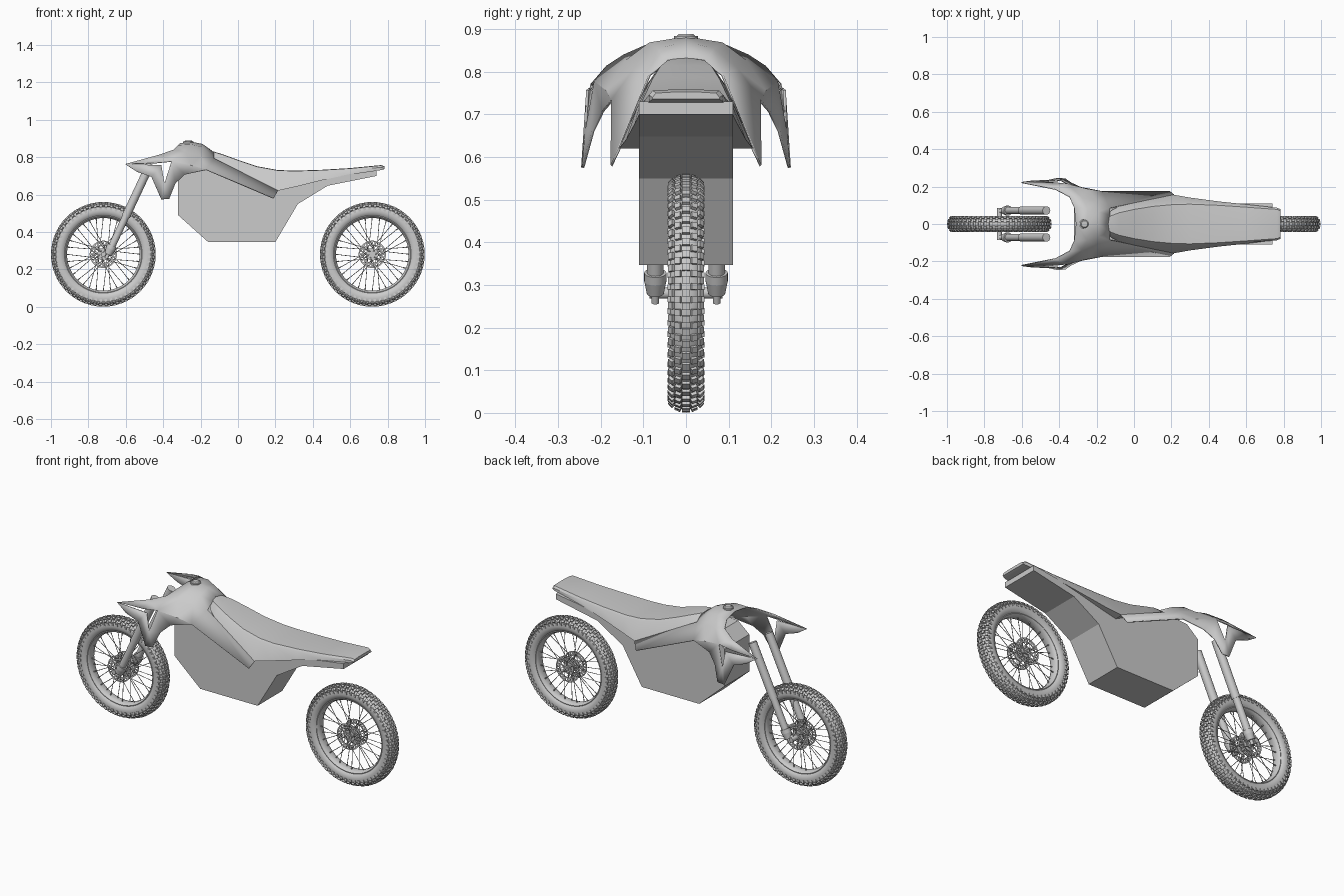
import bpy, bmesh, math
from mathutils import Vector, Matrix

if "Cube" in bpy.data.objects:
    bpy.data.objects.remove(bpy.data.objects["Cube"])

grey = bpy.data.materials.new("light_grey")
grey.diffuse_color = (0.6, 0.6, 0.6, 1)
grey.use_nodes = True
grey.node_tree.nodes["Principled BSDF"].inputs["Base Color"].default_value = grey.diffuse_color


def finish(name, bm, angle=35, recalc=True):
    if recalc:
        bmesh.ops.recalc_face_normals(bm, faces=bm.faces)
    me = bpy.data.meshes.new(name)
    bm.to_mesh(me)
    bm.free()
    me.materials.append(grey)
    ob = bpy.data.objects.new(name, me)
    bpy.context.collection.objects.link(ob)
    bpy.ops.object.select_all(action='DESELECT')
    ob.select_set(True)
    bpy.context.view_layer.objects.active = ob
    if angle:
        bpy.ops.object.shade_smooth_by_angle(angle=math.radians(angle))
    return ob


def add_faces(bm, verts, faces):
    vs = [bm.verts.new(v) for v in verts]
    for f in faces:
        bm.faces.new([vs[i] for i in f])


def add_lathe(bm, profile, n=64):
    # closed (radius, y) loop swept about the y axis
    m = len(profile)
    verts = [(r * math.cos(2 * math.pi * k / n), y, r * math.sin(2 * math.pi * k / n))
             for k in range(n) for r, y in profile]
    faces = [(k * m + j, k * m + (j + 1) % m, (k + 1) % n * m + (j + 1) % m, (k + 1) % n * m + j)
             for k in range(n) for j in range(m)]
    add_faces(bm, verts, faces)


def add_rod(bm, a, b, r1, r2=None, seg=16):
    a, b = Vector(a), Vector(b)
    d = b - a
    mat = Matrix.Translation((a + b) / 2) @ d.to_track_quat('Z', 'Y').to_matrix().to_4x4()
    bmesh.ops.create_cone(bm, cap_ends=True, segments=seg, radius1=r1,
                          radius2=r1 if r2 is None else r2, depth=d.length, matrix=mat)


def add_block(bm, angle, radius, y, size, tilt=0):
    # box placed on a circle about the y axis, size = (radial, y, tangential)
    mat = (Matrix.Rotation(-angle, 4, 'Y') @ Matrix.Translation((radius, y, 0))
           @ Matrix.Rotation(tilt, 4, 'Z') @ Matrix.Diagonal((*size, 1)))
    bmesh.ops.create_cube(bm, size=1, matrix=mat)


def polar(r, y, a):
    return (r * math.cos(a), y, r * math.sin(a))


TAU = 2 * math.pi
wheel_parts = []

# tyre
bm = bmesh.new()
add_lathe(bm, [(0.203, -0.022), (0.212, -0.033), (0.228, -0.039), (0.245, -0.039), (0.26, -0.033),
               (0.270, -0.018), (0.273, 0), (0.270, 0.018), (0.26, 0.033), (0.245, 0.039),
               (0.228, 0.039), (0.212, 0.033), (0.203, 0.022)])
wheel_parts.append(finish("tyre", bm))

# tread knobs
bm = bmesh.new()
n = 56
for k in range(n):
    a = TAU * k / n
    h = a + TAU / n / 2
    add_block(bm, a, 0.274, 0, (0.012, 0.018, 0.017))
    for s in (-1, 1):
        add_block(bm, h, 0.271, s * 0.018, (0.012, 0.014, 0.015), s * 0.4)
        add_block(bm, a, 0.261, s * 0.033, (0.012, 0.013, 0.016), s * 0.8)
        add_block(bm, h, 0.246, s * 0.039, (0.014, 0.007, 0.013), s * 0.1)
wheel_parts.append(finish("tread_knobs", bm, 0))

# rim
bm = bmesh.new()
add_lathe(bm, [(0.212, -0.026), (0.204, -0.029), (0.199, -0.024), (0.194, -0.01), (0.194, 0.01),
               (0.199, 0.024), (0.204, 0.029), (0.212, 0.026)])
wheel_parts.append(finish("rim", bm))

# crossed spokes with nipples
bm = bmesh.new()
for k in range(32):
    a = TAU * k / 32
    side = 1 if k % 2 else -1
    lean = 0.75 if k % 4 < 2 else -0.75
    outer = polar(0.197, side * 0.006, a)
    inner = polar(0.03, side * 0.026, a + lean)
    add_rod(bm, inner, outer, 0.0017, seg=6)
    add_rod(bm, outer, Vector(outer).lerp(Vector(inner), 0.09), 0.003, seg=6)
wheel_parts.append(finish("spokes", bm))

# hub and axle
bm = bmesh.new()
add_rod(bm, (0, -0.036, 0), (0, 0.036, 0), 0.018, seg=24)
add_rod(bm, (0, -0.042, 0), (0, 0.042, 0), 0.009)
for s in (-1, 1):
    add_rod(bm, (0, s * 0.022, 0), (0, s * 0.028, 0), 0.033, seg=24)
wheel_parts.append(finish("hub", bm))

# ventilated brake discs
bm = bmesh.new()
for s in (-1, 1):
    y = s * 0.034
    for r0, r1 in ((0.066, 0.073), (0.047, 0.054)):
        add_lathe(bm, [(r0, y - 0.0015), (r1, y - 0.0015), (r1, y + 0.0015), (r0, y + 0.0015)], 48)
    for k in range(24):
        add_block(bm, TAU * k / 24, 0.06, y, (0.016, 0.003, 0.008))
    for k in range(6):
        add_rod(bm, polar(0.016, y, TAU * k / 6), polar(0.05, y, TAU * k / 6 + 0.45), 0.0035, seg=8)
wheel_parts.append(finish("brake_discs", bm))

# place front wheel, copy for rear wheel
for ob in wheel_parts:
    base = ob.name
    rear = ob.copy()
    bpy.context.collection.objects.link(rear)
    ob.name, rear.name = "front_" + base, "rear_" + base
    ob.location = (-0.72, 0, 0.281)
    rear.location = (0.718, 0, 0.281)

# fork legs
bottom, top = Vector((-0.695, 0, 0.28)), Vector((-0.468, 0, 0.765))
for s, side in ((-1, "right"), (1, "left")):
    bm = bmesh.new()
    off = Vector((0, s * 0.072, 0))
    at = lambda t: bottom.lerp(top, t) + off
    add_rod(bm, at(0.03), at(0.5), 0.019, seg=24)
    add_rod(bm, at(0.42), at(1.0), 0.0225, seg=24)
    add_rod(bm, at(0.0), at(0.06), 0.02, 0.026, seg=24)
    add_rod(bm, at(0.06), at(0.1), 0.026, seg=24)
    add_rod(bm, at(-0.045), at(0.0), 0.009, seg=12)
    add_rod(bm, (-0.72, s * 0.04, 0.281), (-0.72, s * 0.086, 0.281), 0.013)
    add_rod(bm, (-0.72, s * 0.07, 0.281), at(0.04), 0.013)
    finish(side + "_fork_leg", bm)

# chassis block: side profile extruded across
profile = [(-0.32, 0.70), (-0.32, 0.49), (-0.16, 0.347), (0.20, 0.347), (0.32, 0.55), (0.48, 0.648),
           (0.74, 0.70), (0.74, 0.73), (0.6, 0.71), (0.21, 0.635), (-0.12, 0.77), (-0.25, 0.76)]
bm = bmesh.new()
m = len(profile)
add_faces(bm, [(x, y, z) for y in (-0.11, 0.11) for x, z in profile],
          [tuple(range(m)), tuple(range(m, 2 * m))]
          + [(i, (i + 1) % m, m + (i + 1) % m, m + i) for i in range(m)])
finish("chassis_block", bm, 0)

# seat: lofted sections of x, lower half width, lower z, upper half width, upper z
sections = [(-0.15, 0.035, 0.81, 0.022, 0.834), (-0.125, 0.07, 0.79, 0.045, 0.829),
            (-0.08, 0.095, 0.765, 0.062, 0.815), (0.0, 0.114, 0.727, 0.08, 0.786),
            (0.1, 0.135, 0.675, 0.096, 0.752), (0.21, 0.157, 0.62, 0.106, 0.732),
            (0.3, 0.141, 0.64, 0.108, 0.728), (0.45, 0.121, 0.677, 0.102, 0.733),
            (0.6, 0.105, 0.71, 0.092, 0.742), (0.765, 0.085, 0.731, 0.08, 0.758),
            (0.782, 0.078, 0.736, 0.072, 0.752)]
verts = []
for x, yb, zb, yt, zt in sections:
    half = [(yb, zb), (yt + 0.007, zt - 0.012), (yt - 0.002, zt - 0.002), (yt * 0.5, zt)]
    verts += [(x, y, z) for y, z in half] + [(x, -y, z) for y, z in reversed(half)]
rows = len(sections)
faces = [(i * 8 + j, i * 8 + (j + 1) % 8, (i + 1) * 8 + (j + 1) % 8, (i + 1) * 8 + j)
         for i in range(rows - 1) for j in range(8)]
faces += [tuple(range(8)), tuple(range((rows - 1) * 8, rows * 8))]
bm = bmesh.new()
add_faces(bm, verts, faces)
finish("seat", bm, 28)

# tank cover with side shrouds: left half, mirrored and thickened
V = [(-0.31, 0, 0.872), (-0.25, 0, 0.880), (-0.19, 0, 0.868), (-0.14, 0, 0.832),
     (-0.32, 0.09, 0.862), (-0.25, 0.085, 0.866), (-0.19, 0.065, 0.852), (-0.13, 0.045, 0.822),
     (-0.345, 0.145, 0.838), (-0.28, 0.14, 0.825), (-0.20, 0.12, 0.805), (-0.13, 0.085, 0.793),
     (-0.42, 0.185, 0.812), (-0.356, 0.213, 0.777), (-0.25, 0.185, 0.755), (-0.17, 0.173, 0.733),
     (-0.602, 0.222, 0.763), (-0.44, 0.222, 0.769),                        # 16 tip, 17 blade
     (-0.54, 0.23, 0.722), (-0.463, 0.232, 0.695), (-0.41, 0.243, 0.575),  # 18-20 lower edge
     (-0.368, 0.241, 0.577), (-0.335, 0.218, 0.66), (-0.285, 0.195, 0.707),  # 21-23
     (-0.41, 0.231, 0.757), (-0.393, 0.234, 0.66),                         # 24, 25 vent corners
     (0.19, 0.175, 0.58), (0.213, 0.156, 0.62)]                            # 26, 27 side panel
F = [(r * 4 + c, r * 4 + c + 1, r * 4 + c + 5, r * 4 + c + 4) for r in range(3) for c in range(3)]
F += [(12, 13, 17, 16), (16, 24, 19, 18), (24, 25, 20, 19), (25, 22, 21, 20),
      (13, 23, 22, 25), (13, 14, 23), (14, 15, 23), (11, 27, 26, 15)]
bm = bmesh.new()
add_faces(bm, V, F)
shell = finish("tank_and_shrouds", bm, 32)
mir = shell.modifiers.new("mirror", 'MIRROR')
mir.use_axis = (False, True, False)
sol = shell.modifiers.new("thickness", 'SOLIDIFY')
sol.thickness = 0.006
sol.offset = 0

# filler cap
bm = bmesh.new()
add_rod(bm, (-0.265, 0, 0.868), (-0.265, 0, 0.884), 0.028, seg=24)
add_rod(bm, (-0.265, 0, 0.884), (-0.265, 0, 0.889), 0.022, 0.017, seg=24)
finish("filler_cap", bm)
